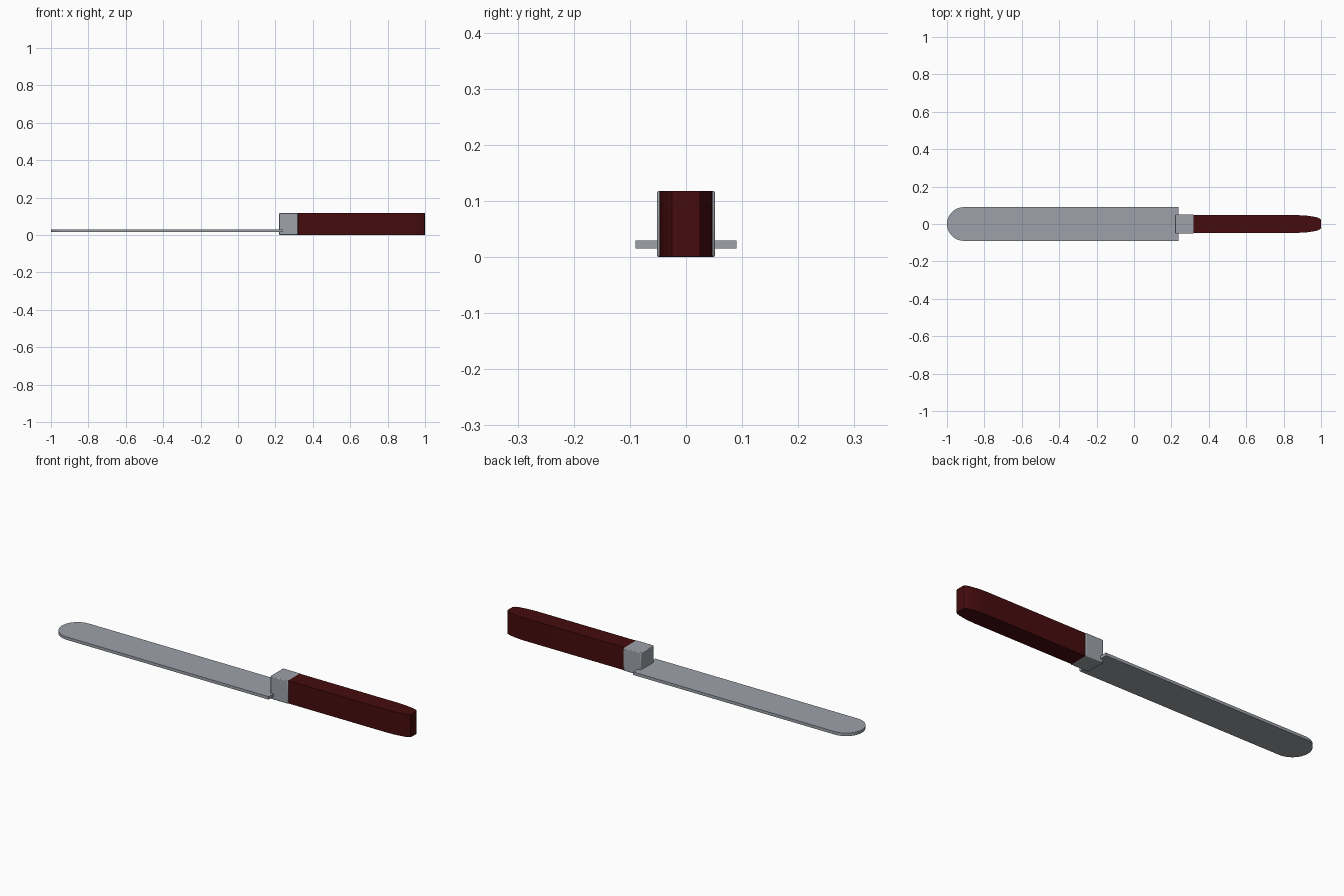
import bpy, bmesh, math

default_cube = bpy.data.objects.get("Cube")
if default_cube:
    bpy.data.objects.remove(default_cube, do_unlink=True)


def material(name, color, roughness):
    mat = bpy.data.materials.new(name)
    mat.use_nodes = True
    mat.diffuse_color = (*color, 1)
    shader = mat.node_tree.nodes["Principled BSDF"]
    shader.inputs["Base Color"].default_value = (*color, 1)
    shader.inputs["Roughness"].default_value = roughness
    return mat


def extruded(name, half_outline, bottom, top, mat, bevel=0):
    """Mirror an outline (x, half width) across y = 0 and extrude it upwards."""
    mirrored = [(x, -y) for x, y in reversed(half_outline) if y > 1e-5]
    bm = bmesh.new()
    base = bm.faces.new([bm.verts.new((x, y, bottom)) for x, y in half_outline + mirrored])
    result = bmesh.ops.extrude_face_region(bm, geom=[base])
    raised = [v for v in result["geom"] if isinstance(v, bmesh.types.BMVert)]
    bmesh.ops.translate(bm, verts=raised, vec=(0, 0, top - bottom))
    bmesh.ops.recalc_face_normals(bm, faces=bm.faces)
    mesh = bpy.data.meshes.new(name)
    bm.to_mesh(mesh)
    bm.free()
    mesh.materials.append(mat)
    obj = bpy.data.objects.new(name, mesh)
    bpy.context.collection.objects.link(obj)
    if bevel:
        mod = obj.modifiers.new("soft_edges", "BEVEL")
        mod.width = bevel
        mod.segments = 2
    bpy.ops.object.select_all(action="DESELECT")
    obj.select_set(True)
    bpy.context.view_layer.objects.active = obj
    bpy.ops.object.shade_smooth_by_angle(angle=math.radians(30))
    return obj


steel = material("steel grey", (0.34, 0.365, 0.40), 0.5)
wood = material("dark red wood", (0.06, 0.0035, 0.004), 0.5)

# Blade: flat strip with a round tip
radius, steps = 0.09, 12
tip = [(-1 + radius - radius * math.cos(a), radius * math.sin(a))
       for a in (i * math.pi / 2 / steps for i in range(steps + 1))]
extruded("blade", tip + [(0.237, radius)], 0.015, 0.03, steel)

# Bolster: block joining blade and handle
extruded("bolster", [(0.22, 0.052), (0.32, 0.052)], 0, 0.118, steel, bevel=0.004)

# Handle: straight grip with a narrowed, softly rounded end
grip = [(0.315, 0.047), (0.88, 0.047), (0.92, 0.045), (0.95, 0.041),
        (0.975, 0.036), (0.99, 0.031), (0.998, 0.025), (1, 0.018)]
extruded("handle", grip, 0.001, 0.1175, wood)
